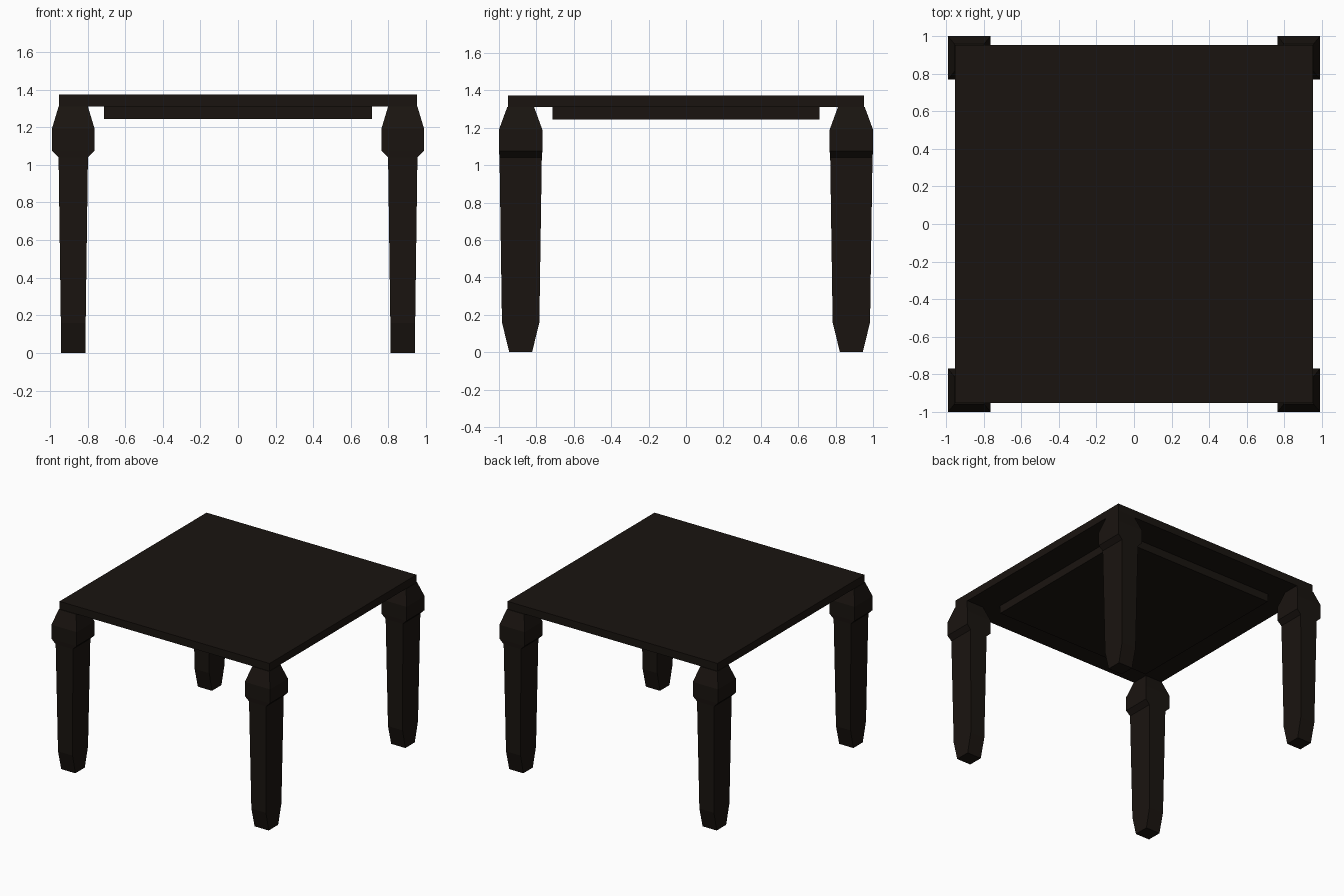
import bpy, bmesh

if "Cube" in bpy.data.objects:
    bpy.data.objects.remove(bpy.data.objects["Cube"])

wood = bpy.data.materials.new("dark_wood")
wood.diffuse_color = (0.010, 0.007, 0.005, 1)
wood.use_nodes = True
wood.node_tree.nodes["Principled BSDF"].inputs["Base Color"].default_value = wood.diffuse_color


def loft(name, cx, cy, sections):
    """Stack rectangular sections (z, half x, half y) into one closed solid."""
    bm = bmesh.new()
    rings = [[bm.verts.new((cx + sx * hx, cy + sy * hy, z))
              for sx, sy in ((-1, -1), (1, -1), (1, 1), (-1, 1))]
             for z, hx, hy in sections]
    for a, b in zip(rings, rings[1:]):
        for i in range(4):
            j = (i + 1) % 4
            bm.faces.new((a[i], a[j], b[j], b[i]))
    bm.faces.new(rings[0][::-1])
    bm.faces.new(rings[-1])
    bmesh.ops.recalc_face_normals(bm, faces=bm.faces)
    mesh = bpy.data.meshes.new(name)
    bm.to_mesh(mesh)
    bm.free()
    mesh.materials.append(wood)
    obj = bpy.data.objects.new(name, mesh)
    bpy.context.collection.objects.link(obj)
    return obj


# Table top and the recessed panel beneath it
loft("table_top", 0, 0, [(1.31, 0.951, 0.951), (1.373, 0.951, 0.951)])
loft("under_panel", 0, 0, [(1.245, 0.713, 0.713), (1.31, 0.713, 0.713)])

# Leg profile: tapered foot, shaft, collar and sloped shoulder
leg = [(0.0, 0.064, 0.061),
       (0.16, 0.066, 0.100),
       (1.04, 0.078, 0.113),
       (1.075, 0.114, 0.116),
       (1.19, 0.114, 0.116),
       (1.31, 0.078, 0.072)]
for side, sx in (("left", -1), ("right", 1)):
    for end, sy in (("front", -1), ("back", 1)):
        loft(f"{end}_{side}_leg", sx * 0.876, sy * 0.884, leg)
